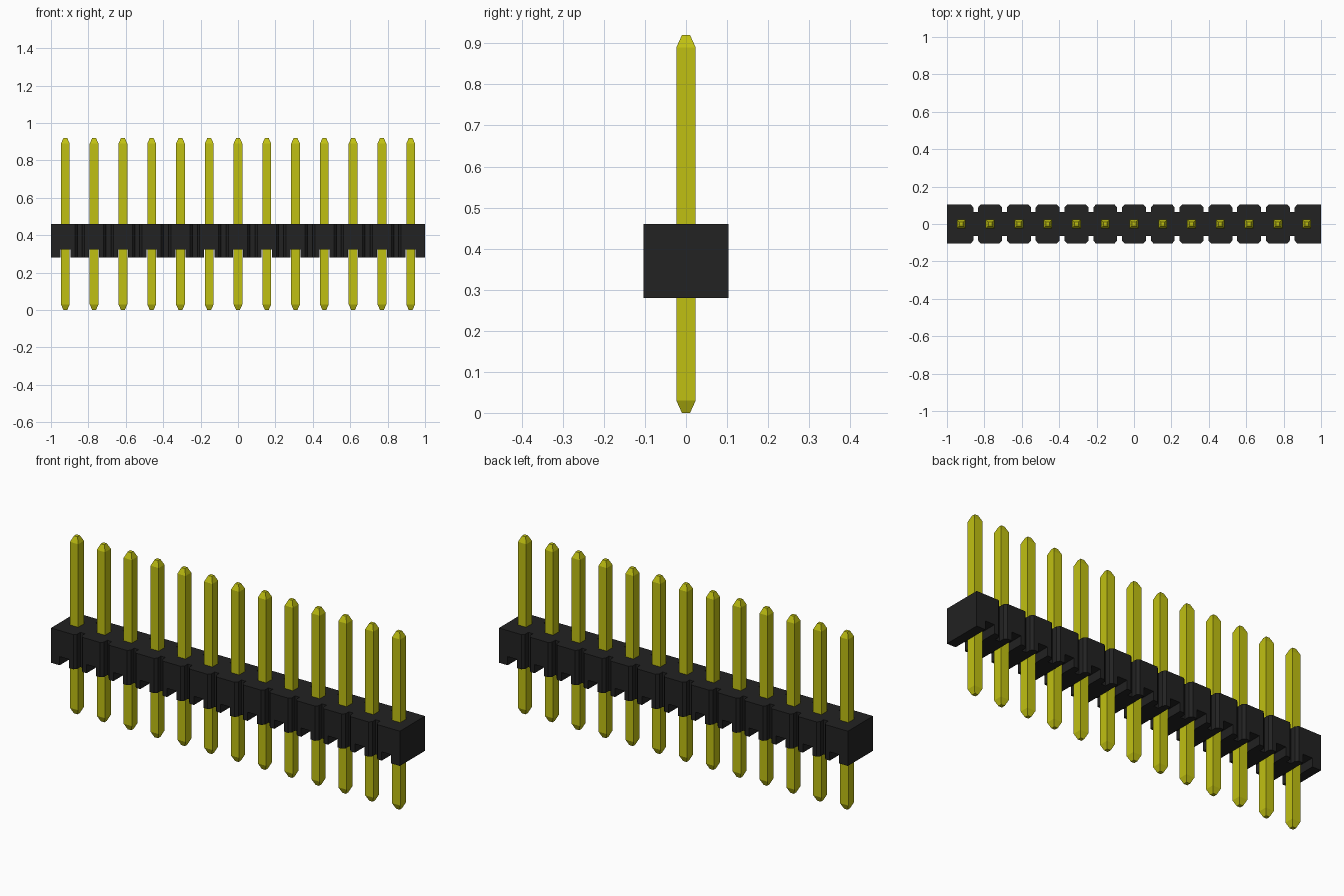
import bpy, bmesh

if "Cube" in bpy.data.objects:
    bpy.data.objects.remove(bpy.data.objects["Cube"], do_unlink=True)

COUNT = 13
PITCH = 2 / COUNT
Z_LOW, Z_CHANNEL, Z_TOP = 0.28, 0.325, 0.46
DEPTH = 0.103


def material(name, color):
    m = bpy.data.materials.new(name)
    m.use_nodes = True
    m.diffuse_color = color
    m.node_tree.nodes["Principled BSDF"].inputs["Base Color"].default_value = color
    return m


def finish(bm, name, mat):
    bmesh.ops.recalc_face_normals(bm, faces=bm.faces)
    mesh = bpy.data.meshes.new(name)
    bm.to_mesh(mesh)
    bm.free()
    mesh.materials.append(mat)
    obj = bpy.data.objects.new(name, mesh)
    bpy.context.collection.objects.link(obj)
    return obj


def prism(bm, outline, vector):
    face = bm.faces.new([bm.verts.new(p) for p in outline])
    new = bmesh.ops.extrude_face_region(bm, geom=[face])["geom"]
    bmesh.ops.translate(bm, vec=vector, verts=[v for v in new if isinstance(v, bmesh.types.BMVert)])


black = material("black plastic", (0.016, 0.016, 0.016, 1))
gold = material("yellow metal", (0.53, 0.53, 0.006, 1))
centers = [-1 + PITCH * (i + 0.5) for i in range(COUNT)]
joints = [-1 + PITCH * i for i in range(1, COUNT)]

# Housing outline with a tapered notch at every joint, front and back
notch = [(-0.026, 0), (-0.013, 0.014), (-0.013, 0.04), (0.013, 0.04), (0.013, 0.014), (0.026, 0)]
front = [(-1, -DEPTH)] + [(j + x, -DEPTH + d) for j in joints for x, d in notch] + [(1, -DEPTH)]
back = [(x, -y) for x, y in reversed(front)]
bm = bmesh.new()
prism(bm, [(x, y, Z_LOW) for x, y in front + back], (0, 0, Z_TOP - Z_LOW))
housing = finish(bm, "housing", black)

# Channels running front to back under every pin
bm = bmesh.new()
half = 0.027
for c in centers:
    box = [(c - half, -0.2, Z_LOW - 0.1), (c + half, -0.2, Z_LOW - 0.1),
           (c + half, -0.2, Z_CHANNEL), (c - half, -0.2, Z_CHANNEL)]
    prism(bm, box, (0, 0.4, 0))
cutter = finish(bm, "channel_cutter", black)
cutter.hide_render = True
cutter.hide_viewport = True
cut = housing.modifiers.new("channels", "BOOLEAN")
cut.operation = "DIFFERENCE"
cut.solver = "EXACT"
cut.object = cutter

# Square pins with tapered ends
levels = [(0.01, 0), (0.0235, 0.03), (0.0235, 0.89), (0.01, 0.92)]
for i, c in enumerate(centers):
    bm = bmesh.new()
    rings = [[bm.verts.new((c + sx * r, sy * r, z))
              for sx, sy in ((-1, -1), (1, -1), (1, 1), (-1, 1))] for r, z in levels]
    for a, b in zip(rings, rings[1:]):
        for k in range(4):
            n = (k + 1) % 4
            bm.faces.new((a[k], a[n], b[n], b[k]))
    bm.faces.new(rings[0])
    bm.faces.new(rings[-1])
    finish(bm, f"pin_{i + 1}", gold)
